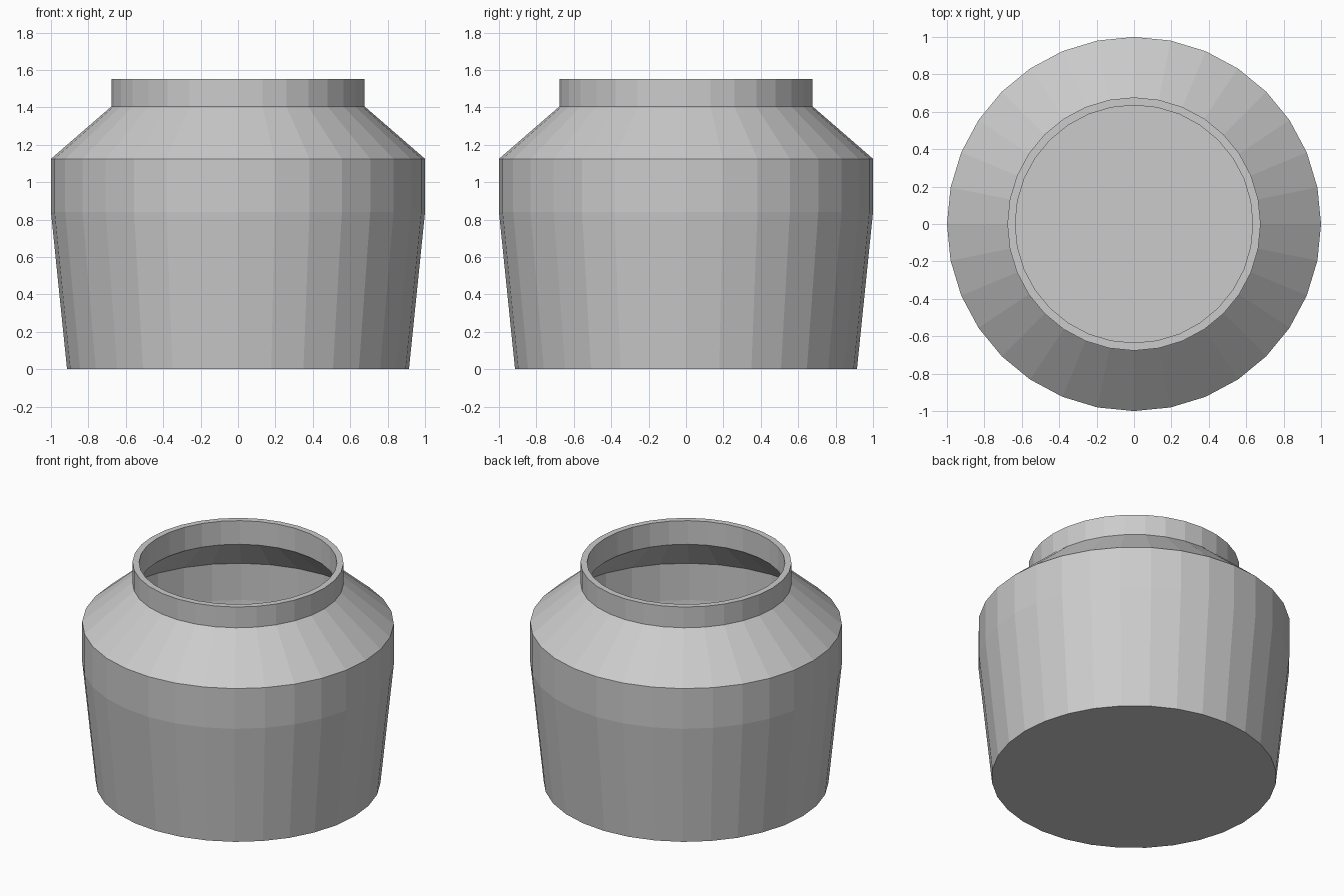
import bpy
import bmesh
import math

SIDES = 32

cube = bpy.data.objects.get("Cube")
if cube:
    bpy.data.objects.remove(cube, do_unlink=True)

# Plain grey clay
clay = bpy.data.materials.new("grey_clay")
clay.use_nodes = True
grey = (0.6, 0.6, 0.6, 1.0)
clay.diffuse_color = grey
clay.node_tree.nodes["Principled BSDF"].inputs["Base Color"].default_value = grey


def lathe(name, profile, material):
    """Turn a (radius, height) profile about z, capping both ends."""
    bm = bmesh.new()
    rings = []
    for radius, z in profile:
        angles = [math.tau * i / SIDES for i in range(SIDES)]
        rings.append([bm.verts.new((radius * math.cos(a), radius * math.sin(a), z))
                      for a in angles])
    for low, high in zip(rings, rings[1:]):
        for i in range(SIDES):
            j = (i + 1) % SIDES
            bm.faces.new((low[i], low[j], high[j], high[i]))
    bm.faces.new(list(reversed(rings[0])))
    bm.faces.new(rings[-1])
    bmesh.ops.recalc_face_normals(bm, faces=bm.faces)
    mesh = bpy.data.meshes.new(name)
    bm.to_mesh(mesh)
    bm.free()
    mesh.materials.append(material)
    obj = bpy.data.objects.new(name, mesh)
    bpy.context.collection.objects.link(obj)
    return obj


# Outside from the base up to the rim, then inside back down to the floor
outer = [(0.914, 0), (1.0, 0.84), (1.0, 1.125), (0.677, 1.405), (0.677, 1.552)]
inner = [(0.635, 1.552), (0.635, 1.385), (0.957, 1.1), (0.957, 0.84), (0.875, 0.04)]
lathe("jar", outer + inner, clay)
